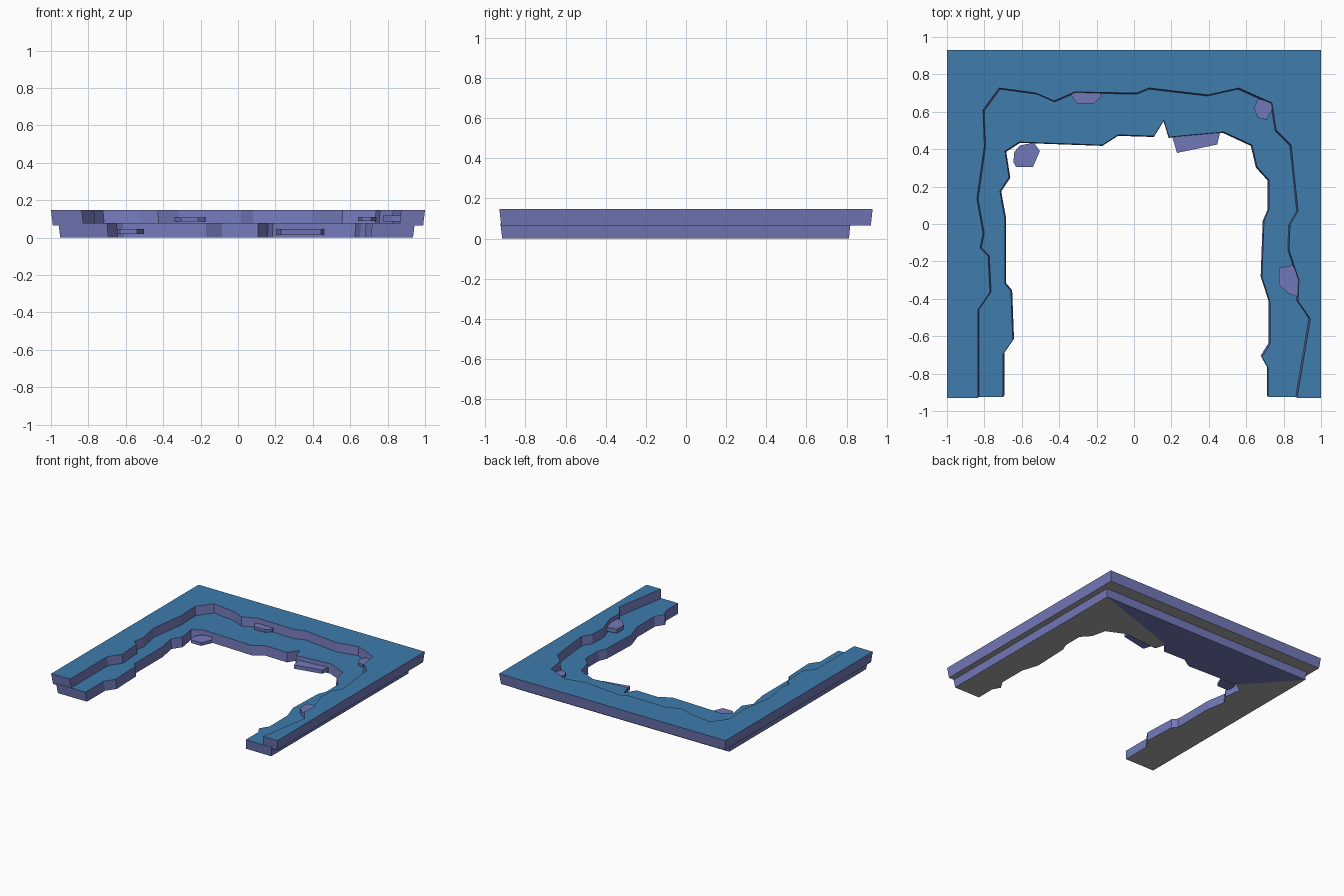
import bpy, bmesh

if "Cube" in bpy.data.objects:
    bpy.data.objects.remove(bpy.data.objects["Cube"])


def material(name, rgb):
    m = bpy.data.materials.new(name)
    m.diffuse_color = (*rgb, 1)
    m.use_nodes = True
    m.node_tree.nodes["Principled BSDF"].inputs["Base Color"].default_value = m.diffuse_color
    return m


TOP = material("top_blue", (0.05, 0.20, 0.42))
SIDE = material("side_violet", (0.17, 0.19, 0.48))
UNDER = material("underside_grey", (0.40, 0.40, 0.40))


def slab(name, outline, z0, z1, mats, taper=0.99, splits=()):
    """Extrude an outline; its bottom is scaled by taper about the given centre."""
    bm = bmesh.new()
    n = len(outline)
    low = [bm.verts.new((x * taper, y * taper, z0)) for x, y in outline]
    top = [bm.verts.new((x, y, z1)) for x, y in outline]
    bm.faces.new(top).material_index = 0
    for i in range(n):
        j = (i + 1) % n
        bm.faces.new((low[i], low[j], top[j], top[i])).material_index = 1
    bottom = bm.faces.new(low[::-1])
    bottom.material_index = 2
    # optional cuts across the bottom so its back strip can be violet
    for a, b in splits:
        face = next(f for f in low[a].link_faces
                    if low[b] in f.verts and abs(f.normal.z) >= 0 and f.material_index == 2)
        bmesh.utils.face_split(face, low[a], low[b])
    if splits:
        corners = {low[a] for a, _ in splits}
        for f in bm.faces:
            if f.material_index == 2 and corners <= set(f.verts):
                f.material_index = 1
    bmesh.ops.recalc_face_normals(bm, faces=bm.faces)
    mesh = bpy.data.meshes.new(name)
    bm.to_mesh(mesh)
    bm.free()
    for m in mats:
        mesh.materials.append(m)
    obj = bpy.data.objects.new(name, mesh)
    bpy.context.collection.objects.link(obj)
    return obj


# ragged inner edges, from the front left leg round to the front right leg
upper_edge = [
    (-.835, -.93), (-.835, -.46), (-.77, -.365), (-.78, -.17), (-.823, -.128),
    (-.807, -.05), (-.84, .134), (-.80, .417), (-.807, .61), (-.722, .727),
    (-.524, .70), (-.428, .658), (-.316, .706), (.016, .70), (.08, .727),
    (.396, .69), (.56, .727), (.738, .647), (.76, .503), (.84, .422),
    (.877, .07), (.834, -.005), (.829, -.139), (.882, -.30), (.877, -.412),
    (.943, -.508), (.872, -.93)]
lower_edge = [
    (-.70, -.925), (-.70, -.695), (-.648, -.62), (-.658, -.358), (-.69, -.32),
    (-.69, .027), (-.717, .176), (-.668, .25), (-.69, .39), (-.615, .438),
    (-.171, .422), (-.086, .476), (.107, .47), (.16, .555), (.187, .465),
    (.48, .492), (.631, .422), (.658, .305), (.722, .235), (.722, .08),
    (.695, .016), (.684, -.283), (.727, -.417), (.727, -.642), (.684, -.711),
    (.717, -.77), (.717, -.925)]

# two stacked layers, square outside
mats = (TOP, SIDE, UNDER)
slab("upper_layer", upper_edge + [(1, -.93), (1, .93), (-1, .93), (-1, -.93)],
     .064, .147, mats)
n = len(lower_edge)
slab("lower_layer", lower_edge + [(.945, -.925), (.945, .82), (-.96, .82), (-.96, -.925)],
     0, .077, mats, splits=((n + 1, 13), (n + 2, 9)))

# loose chips sticking out of the inner walls
chips = [
    (.020, .045, [(-.645, .33), (-.64, .385), (-.61, .42), (-.535, .435),
                  (-.503, .39), (-.54, .305), (-.63, .305)]),
    (.015, .045, [(.20, .48), (.46, .49), (.445, .425), (.23, .38)]),
    (.085, .108, [(-.348, .705), (-.18, .71), (-.175, .68), (-.215, .645), (-.305, .645)]),
    (.088, .110, [(.663, .67), (.735, .65), (.738, .61), (.71, .557), (.663, .567), (.642, .615)]),
    (.085, .117, [(.775, -.235), (.85, -.22), (.888, -.305), (.872, -.39),
                  (.823, -.37), (.775, -.325)]),
]
for i, (z0, z1, pts) in enumerate(chips):
    slab(f"chip_{i + 1}", pts, z0, z1, (SIDE, SIDE, SIDE), taper=1)
